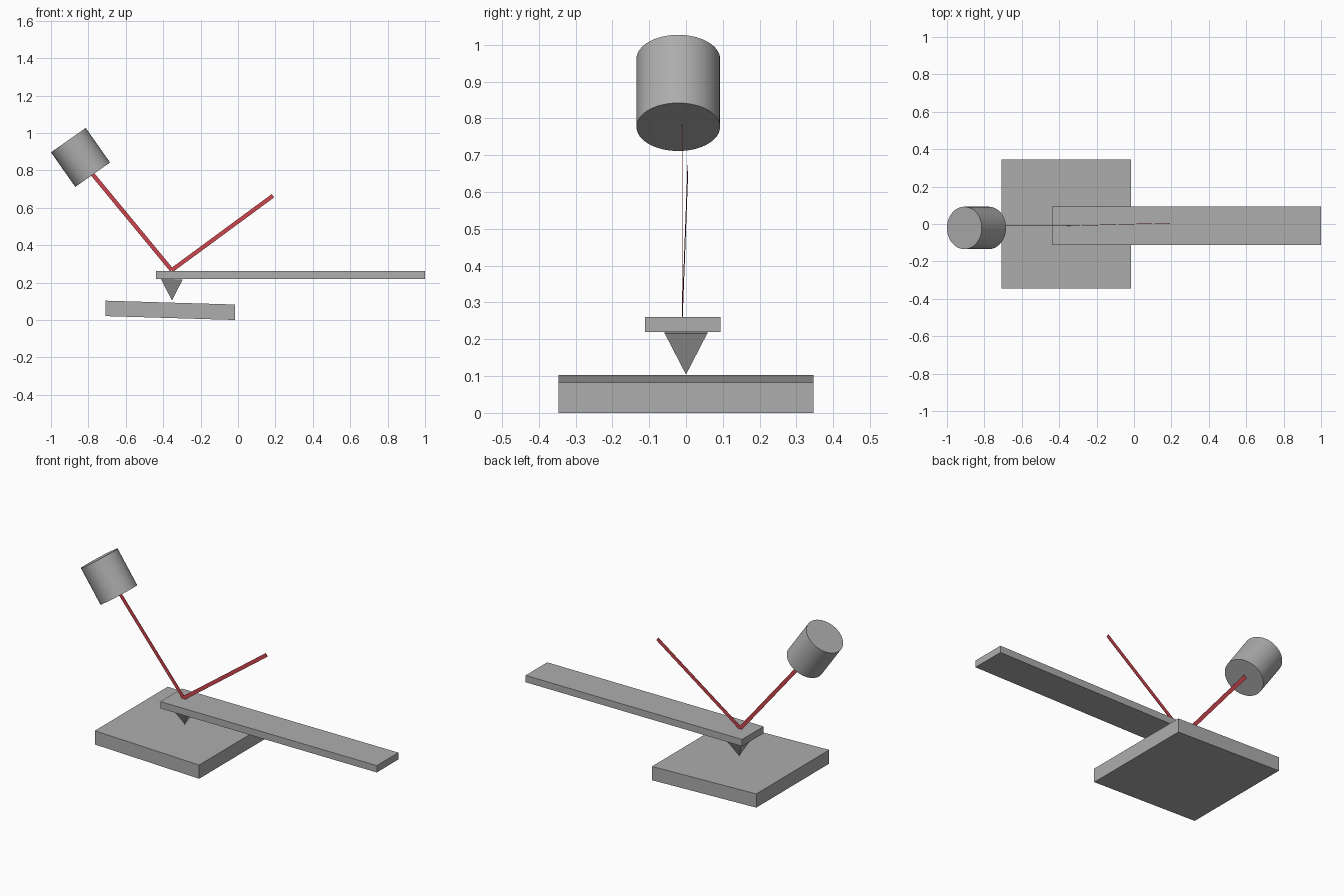
import bpy
import bmesh
from math import atan2, radians, sqrt
from mathutils import Matrix, Vector

if "Cube" in bpy.data.objects:
    bpy.data.objects.remove(bpy.data.objects["Cube"])

SLOPE = 0.0205 / 0.69  # sample and tip drop towards +x while their sides stay upright


def material(name, rgb):
    mat = bpy.data.materials.new(name)
    mat.diffuse_color = (*rgb, 1)
    mat.use_nodes = True
    mat.node_tree.nodes["Principled BSDF"].inputs["Base Color"].default_value = mat.diffuse_color
    return mat


grey = material("body_grey", (0.42, 0.42, 0.42))
red = material("beam_red", (0.6, 0.06, 0.075))


def finish(name, mat=grey, slope=0.0):
    """Name the active object, colour it and shear it in z along x."""
    ob = bpy.context.object
    ob.name = name
    ob.data.materials.append(mat)
    shear = Matrix.Identity(4)
    shear[2][0] = -slope
    ob.data.transform(shear)


def box(name, centre, size, slope=0.0):
    bpy.ops.mesh.primitive_cube_add(size=1, location=centre)
    bpy.context.object.scale = size
    bpy.ops.object.transform_apply(location=False, rotation=False, scale=True)
    finish(name, slope=slope)


def beam(name, start, end, width, thick):
    """Thin flat strip running between two points, broad side facing front."""
    a, b = Vector(start), Vector(end)
    side = (b - a).cross(Vector((0, 1, 0))).normalized() * width / 2
    out = Vector((0, thick / 2, 0))
    bm = bmesh.new()
    bm_verts = [bm.verts.new(p + s + o) for p in (a, b)
                for s in (-side, side) for o in (-out, out)]
    bmesh.ops.convex_hull(bm, input=bm_verts)
    bmesh.ops.dissolve_limit(bm, angle_limit=radians(1), verts=bm.verts, edges=bm.edges)
    bmesh.ops.recalc_face_normals(bm, faces=bm.faces)
    me = bpy.data.meshes.new(name)
    bm.to_mesh(me)
    bm.free()
    me.materials.append(red)
    bpy.context.collection.objects.link(bpy.data.objects.new(name, me))


# sample plate
box("sample_plate", (-0.3625, 0, 0.0515), (0.693, 0.692, 0.0825), SLOPE)

# cantilever beam
box("cantilever", (0.281, -0.009, 0.2405), (1.438, 0.205, 0.041))

# four-sided probe tip, pointing down
bpy.ops.mesh.primitive_cone_add(vertices=4, radius1=0, radius2=0.058 * sqrt(2),
                                depth=0.114, rotation=(0, 0, radians(45)),
                                location=(-0.3535, 0, 0.161))
bpy.ops.object.transform_apply(location=False, rotation=True, scale=False)
finish("probe_tip", slope=SLOPE)

# laser housing
bpy.ops.mesh.primitive_cylinder_add(vertices=64, radius=0.1135, depth=0.226,
                                    location=(-0.842, -0.021, 0.869),
                                    rotation=(0, -atan2(0.13, 0.185), 0))
finish("laser_housing")
bpy.ops.object.shade_smooth_by_angle()

# incoming and reflected light beams
beam("incoming_beam", (-0.78, -0.01, 0.782), (-0.354, -0.01, 0.266), 0.022, 0.002)
beam("reflected_beam", (-0.354, -0.01, 0.266), (0.187, 0.005, 0.664), 0.022, 0.002)
